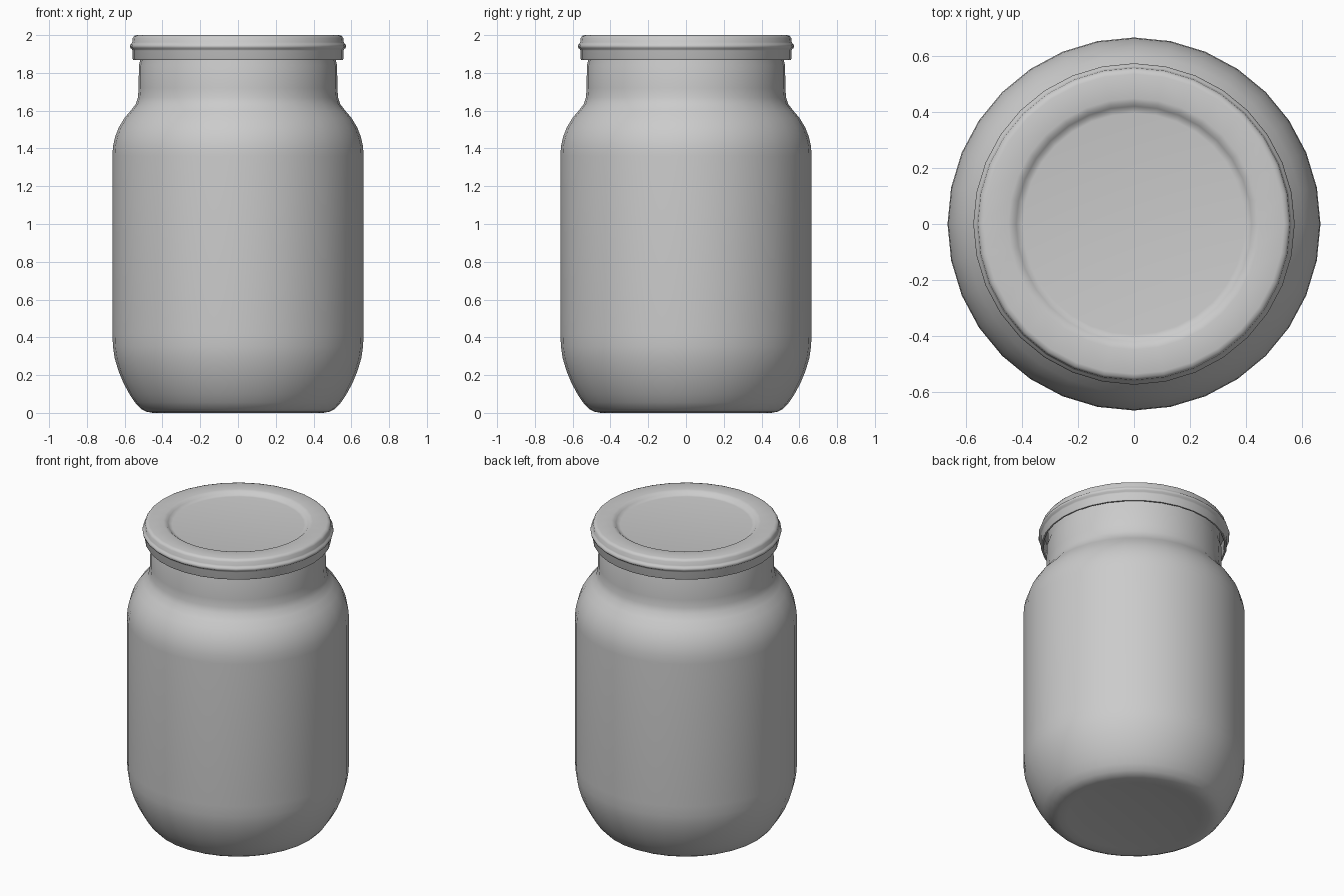
import bpy, bmesh, math

if "Cube" in bpy.data.objects:
    bpy.data.objects.remove(bpy.data.objects["Cube"])

SEGMENTS = 32


def lathe(name, profile, closed=False):
    """Revolve (radius, height) points around z; closed makes a ring section."""
    bm = bmesh.new()
    rings = []
    for r, z in profile:
        if r == 0:
            rings.append([bm.verts.new((0, 0, z))] * SEGMENTS)
        else:
            rings.append([bm.verts.new((r * math.cos(2 * math.pi * i / SEGMENTS),
                                        r * math.sin(2 * math.pi * i / SEGMENTS), z))
                          for i in range(SEGMENTS)])
    pairs = list(zip(rings, rings[1:]))
    if closed:
        pairs.append((rings[-1], rings[0]))
    for a, b in pairs:
        for i in range(SEGMENTS):
            j = (i + 1) % SEGMENTS
            corners = list(dict.fromkeys((a[i], a[j], b[j], b[i])))
            bm.faces.new(corners)
    bmesh.ops.recalc_face_normals(bm, faces=bm.faces)
    mesh = bpy.data.meshes.new(name)
    bm.to_mesh(mesh)
    bm.free()
    obj = bpy.data.objects.new(name, mesh)
    bpy.context.collection.objects.link(obj)
    bpy.ops.object.select_all(action='DESELECT')
    bpy.context.view_layer.objects.active = obj
    obj.select_set(True)
    bpy.ops.object.shade_smooth_by_angle(angle=math.radians(50))
    return obj


# Jar: shallow base, rounded heel, straight wall, shoulder and neck
lathe("jar_body", [
    (0, 0.02), (0.30, 0.015), (0.40, 0.005), (0.45, 0.0), (0.485, 0.006),
    (0.515, 0.022), (0.545, 0.055), (0.575, 0.10), (0.605, 0.155),
    (0.632, 0.22), (0.653, 0.29), (0.662, 0.35), (0.665, 0.42),
    (0.665, 1.36), (0.662, 1.41), (0.651, 1.46), (0.632, 1.51),
    (0.602, 1.56), (0.568, 1.60), (0.541, 1.635), (0.530, 1.67),
    (0.526, 1.72), (0.525, 1.84), (0.518, 1.865), (0.518, 1.95),
    (0.48, 1.95), (0, 1.95),
])

# Lid: recessed top panel, rounded rim, bead and hanging skirt
lathe("lid", [
    (0, 1.975), (0.395, 1.975), (0.408, 1.977), (0.420, 1.986),
    (0.432, 1.996), (0.448, 2.0), (0.535, 2.0), (0.549, 1.996),
    (0.557, 1.985), (0.560, 1.962), (0.563, 1.956), (0.570, 1.950),
    (0.573, 1.941), (0.570, 1.932), (0.561, 1.925), (0.558, 1.918),
    (0.558, 1.876), (0.554, 1.868), (0.545, 1.868), (0.540, 1.876),
    (0.540, 1.955), (0, 1.955),
])
